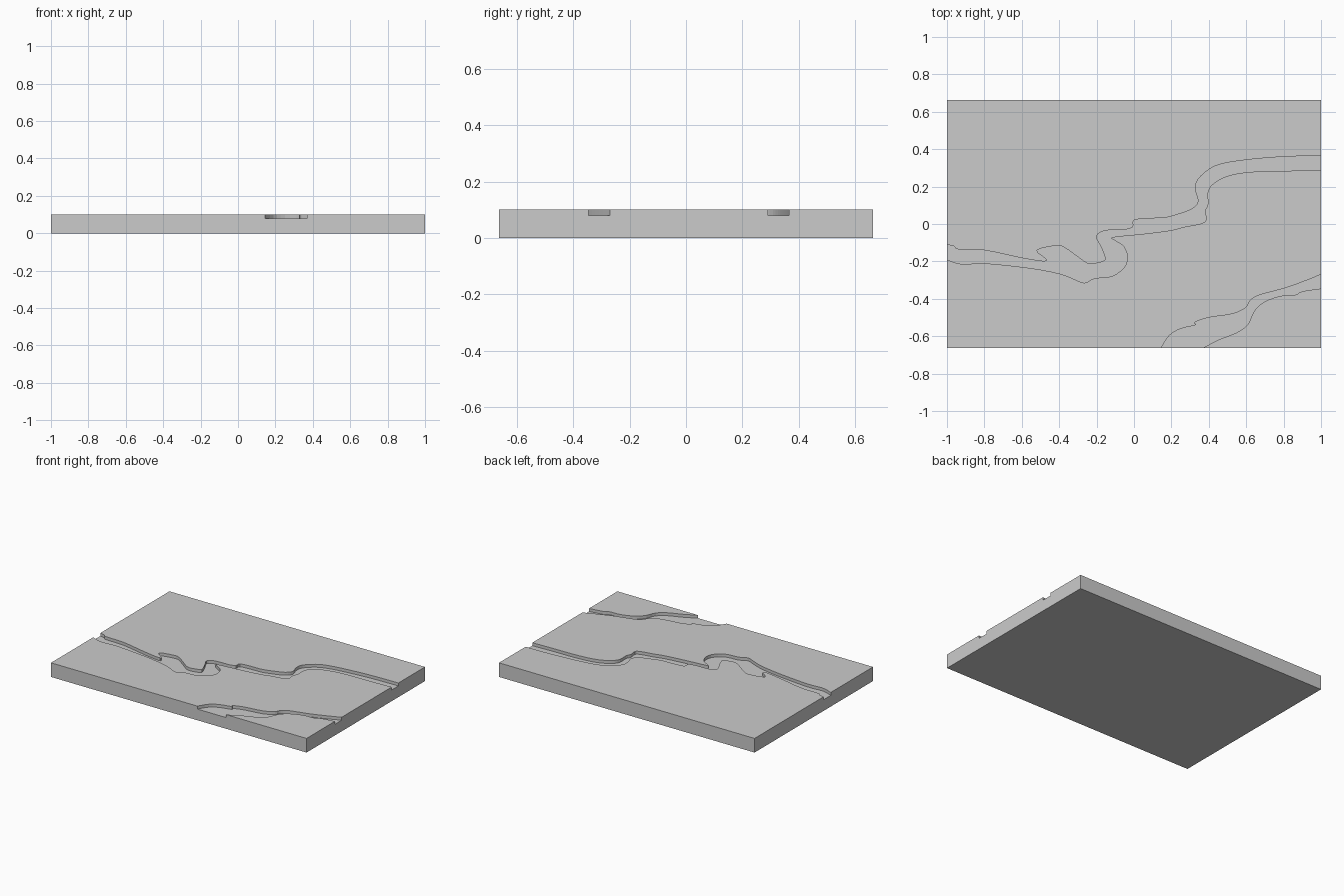
import bpy, bmesh
from mathutils import Vector

if "Cube" in bpy.data.objects:
    bpy.data.objects.remove(bpy.data.objects["Cube"])

W, D, H, FLOOR = 1.0, 0.662, 0.1, 0.079


def smooth_line(pts, steps=3):
    """Catmull-Rom interpolation through the traced bank points."""
    p = [Vector(q) for q in pts]
    p = [p[0]] + p + [p[-1]]
    out = []
    for a, b, c, d in zip(p, p[1:], p[2:], p[3:]):
        for i in range(steps):
            t = i / steps
            out.append(0.5 * (2 * b + (c - a) * t + (2 * a - 5 * b + 4 * c - d) * t * t
                              + (3 * b - a - 3 * c + d) * t ** 3))
    return out + [p[-1]]


def prism(name, outline, z0, z1):
    bm = bmesh.new()
    face = bm.faces.new([bm.verts.new((x, y, z0)) for x, y in outline])
    top = bmesh.ops.extrude_face_region(bm, geom=[face])
    verts = [v for v in top["geom"] if isinstance(v, bmesh.types.BMVert)]
    bmesh.ops.translate(bm, vec=(0, 0, z1 - z0), verts=verts)
    bmesh.ops.recalc_face_normals(bm, faces=bm.faces)
    mesh = bpy.data.meshes.new(name)
    bm.to_mesh(mesh)
    bm.free()
    ob = bpy.data.objects.new(name, mesh)
    bpy.context.collection.objects.link(ob)
    return ob


def carve(target, name, bank_a, bank_b, end_a, end_b):
    """Cut a flat-bottomed channel between two banks; ends run past the slab."""
    outline = [end_a] + smooth_line(bank_a) + [(1.1, bank_a[-1][1]), (1.1, bank_b[0][1])] \
        + smooth_line(bank_b) + [end_b]
    cutter = prism(name, outline, FLOOR, H + 0.05)
    cutter.hide_render = True
    mod = target.modifiers.new(name, 'BOOLEAN')
    mod.operation, mod.solver, mod.object = 'DIFFERENCE', 'EXACT', cutter
    bpy.context.view_layer.objects.active = target
    bpy.ops.object.modifier_apply(modifier=name)
    bpy.data.objects.remove(cutter)


# Terrain slab
slab = prism("terrain_slab", [(-W, -D), (W, -D), (W, D), (-W, D)], 0, H)

# Main river banks
north = [(-1, -.11), (-.96, -.12), (-.94, -.135), (-.8, -.14), (-.61, -.18), (-.485, -.20),
         (-.47, -.185), (-.52, -.14), (-.41, -.115), (-.365, -.13), (-.315, -.165),
         (-.25, -.21), (-.2, -.21), (-.155, -.195), (-.155, -.17), (-.175, -.12),
         (-.2, -.065), (-.155, -.035), (-.05, -.03), (-.005, -.015), (0, .02),
         (.085, .03), (.165, .033), (.245, .055), (.31, .08), (.345, .12), (.33, .18),
         (.34, .235), (.405, .295), (.485, .325), (.62, .345), (.805, .36), (1, .365)]
south = [(1, .29), (.86, .285), (.645, .28), (.51, .26), (.43, .22), (.395, .175),
         (.395, .105), (.38, .07), (.385, .02), (.35, 0), (.27, -.015), (.19, -.035),
         (.03, -.055), (-.115, -.07), (-.1, -.09), (-.055, -.12), (-.035, -.18),
         (-.055, -.235), (-.12, -.28), (-.21, -.29), (-.265, -.315), (-.32, -.295),
         (-.4, -.265), (-.56, -.235), (-.8, -.21), (-.92, -.215), (-1, -.19)]
carve(slab, "main_river_cutter", north, south, (-1.1, -.11), (-1.1, -.19))

# Corner river banks
north2 = [(.145, -.662), (.19, -.595), (.25, -.56), (.33, -.54), (.325, -.525), (.4, -.50),
          (.53, -.48), (.60, -.445), (.62, -.41), (.67, -.38), (.8, -.345), (.9, -.31), (1, -.27)]
south2 = [(1, -.345), (.9, -.36), (.86, -.38), (.78, -.385), (.69, -.42), (.64, -.47),
          (.61, -.535), (.55, -.58), (.45, -.62), (.37, -.662)]
carve(slab, "corner_river_cutter", north2, south2, (.1, -.76), (.3, -.76))
